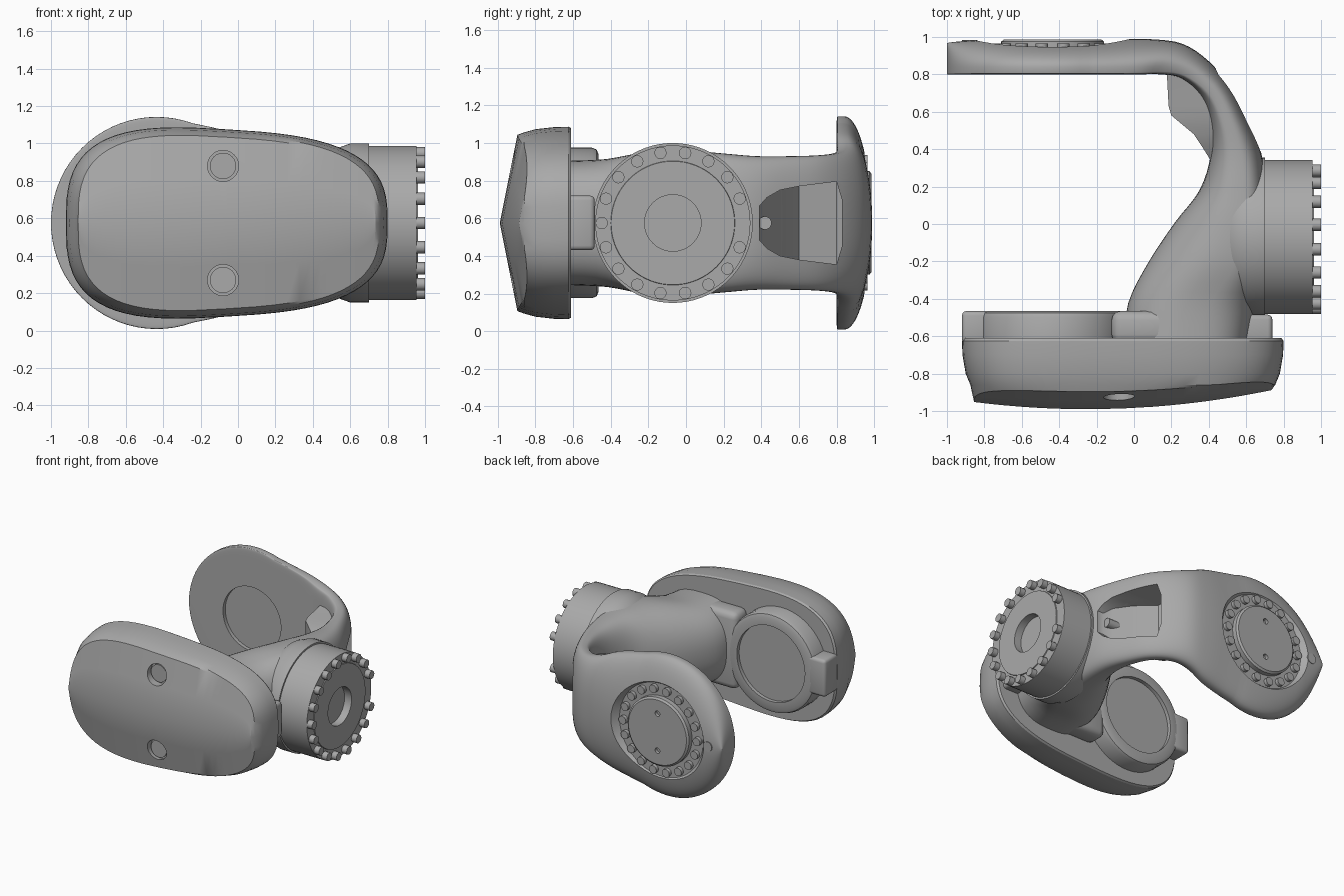
import bpy, bmesh, math
from mathutils import Vector

if "Cube" in bpy.data.objects:
    bpy.data.objects.remove(bpy.data.objects["Cube"])

ZC = 0.575             # height of the symmetry plane
PIVOT = (-0.435, ZC)   # x, z of the fork axis
FLANGE = (-0.07, ZC)   # y, z of the flange axis

grey = bpy.data.materials.new("cast_grey")
grey.use_nodes = True
grey.diffuse_color = (0.4, 0.4, 0.4, 1)
grey.node_tree.nodes["Principled BSDF"].inputs["Base Color"].default_value = (0.4, 0.4, 0.4, 1)


def finish(name, bm):
    bmesh.ops.remove_doubles(bm, verts=bm.verts, dist=1e-4)
    bmesh.ops.recalc_face_normals(bm, faces=bm.faces)
    me = bpy.data.meshes.new(name)
    bm.to_mesh(me)
    bm.free()
    me.materials.append(grey)
    ob = bpy.data.objects.new(name, me)
    bpy.context.collection.objects.link(ob)
    return ob


def activate(ob):
    bpy.ops.object.select_all(action='DESELECT')
    ob.select_set(True)
    bpy.context.view_layer.objects.active = ob


def smooth(ob, angle=35):
    activate(ob)
    bpy.ops.object.shade_smooth_by_angle(angle=math.radians(angle))
    return ob


def loft(name, rings, cap_end=True):
    bm = bmesh.new()
    vs = [[bm.verts.new(p) for p in r] for r in rings]
    n = len(vs[0])
    for a, b in zip(vs, vs[1:]):
        for i in range(n):
            j = (i + 1) % n
            bm.faces.new((a[i], a[j], b[j], b[i]))
    bm.faces.new(vs[0])
    if cap_end:
        bm.faces.new(vs[-1])
    return finish(name, bm)


def lathe(name, axis, centre, profile, seg=64):
    """Closed solid turned about X or Y; profile is (position, radius)."""
    rings = []
    for p, r in profile:
        ring = []
        for i in range(seg):
            t = 2 * math.pi * i / seg
            u, w = centre[0] + r * math.cos(t), centre[1] + r * math.sin(t)
            ring.append((p, u, w) if axis == 'X' else (u, p, w))
        rings.append(ring)
    return smooth(loft(name, rings))


def rod(name, axis, centre, r, a, b, seg=48):
    return lathe(name, axis, centre, [(a, r), (b, r)], seg)


def box(name, lo, hi, bevel=0.025):
    bm = bmesh.new()
    bmesh.ops.create_cube(bm, size=1)
    for v in bm.verts:
        v.co = [l + (c + 0.5) * (h - l) for l, h, c in zip(lo, hi, v.co)]
    bmesh.ops.bevel(bm, geom=bm.edges[:], offset=bevel, segments=3, affect='EDGES', profile=0.5)
    return smooth(finish(name, bm))


def cut(ob, cutter):
    m = ob.modifiers.new("cut", 'BOOLEAN')
    m.operation, m.solver, m.object = 'DIFFERENCE', 'EXACT', cutter
    activate(ob)
    bpy.ops.object.modifier_apply(modifier=m.name)
    bpy.data.objects.remove(cutter)


def bolt_ring(name, axis, centre, radius, a, b, angles):
    for k, d in enumerate(angles):
        t = math.radians(d)
        c = (centre[0] + radius * math.cos(t), centre[1] + radius * math.sin(t))
        rod(f"{name}_{k + 1}", axis, c, 0.033, a, b, 12)


def power(c, n):
    return math.copysign(abs(c) ** (2 / n), c)


# Front cover: egg outline, rounded rim, roof-like face with a soft centre ridge
def cover_ring(inset, y, squash=1.0):
    ring = []
    for i in range(72):
        t = 2 * math.pi * i / 72
        x = -0.06 + (0.86 - inset) * power(math.cos(t), 3)
        dz = (0.497 - 0.06 * x - 0.65 * inset) * power(math.sin(t), 3) * squash
        roof = -0.99 + 0.105 * (x + 0.25) ** 2 + 0.2 * abs(dz)
        ring.append((x, max(roof, y), ZC + dz))
    return ring


cover = loft("front_cover", [
    cover_ring(0.012, -0.61), cover_ring(0, -0.625), cover_ring(0.003, -0.7),
    cover_ring(0.02, -0.8), cover_ring(0.045, -0.86),
    cover_ring(0.065, -1), cover_ring(0.065, -1, 0.5), cover_ring(0.065, -1, 0)], False)
for dz in (-0.305, 0.305):
    cut(cover, rod("hole_cutter", 'Y', (-0.08, ZC + dz), 0.083, -1.1, -0.88))
    rod("cover_screw", 'Y', (-0.08, ZC + dz), 0.07, -0.9, -0.87)
smooth(cover, 23)

# Front fork hub with recessed bearing seat, neck and locating tabs
lathe("front_hub", 'Y', PIVOT, [(-0.63, 0.4), (-0.5, 0.4), (-0.475, 0.39), (-0.465, 0.365),
                                (-0.465, 0.305), (-0.495, 0.305)])
box("hub_neck", (-0.12, -0.64, ZC - 0.31), (0.3, -0.465, ZC + 0.31), 0.05)
box("hub_tab", (-0.92, -0.64, ZC - 0.15), (-0.76, -0.465, ZC + 0.15))
box("rear_tab", (0.45, -0.64, ZC - 0.145), (0.74, -0.485, ZC + 0.145))

# Curved arm: inner xy, outer xy, half height, widest fraction, inner and outer roundness
stations = [
    (-0.05, -0.63, 0.61, -0.63, 0.33, 0.5, 2.6, 2.8),
    (-0.03, -0.42, 0.65, -0.42, 0.34, 0.55, 2.4, 2.8),
    (0.08, -0.2, 0.69, -0.2, 0.38, 0.65, 2.2, 4),
    (0.22, 0.01, 0.7, 0.0, 0.385, 0.65, 2.2, 4),
    (0.35, 0.18, 0.7, 0.2, 0.37, 0.55, 2.4, 3.5),
    (0.41, 0.37, 0.68, 0.38, 0.355, 0.5, 2.8, 2.8),
    (0.405, 0.55, 0.6, 0.57, 0.355, 0.45, 3, 2.8),
    (0.35, 0.69, 0.515, 0.73, 0.36, 0.4, 3.5, 2.8),
    (0.25, 0.78, 0.4, 0.87, 0.375, 0.3, 6, 2.5),
    (0.14, 0.8, 0.26, 0.963, 0.41, 0.25, 10, 2.3),
    (0.03, 0.8, 0.09, 0.988, 0.465, 0.22, 16, 2.1),
    (-0.11, 0.8, -0.11, 0.988, 0.505, 0.22, 20, 2)]
# Round back plate continues the arm
for d in range(70, 181, 5):
    x = PIVOT[0] + 0.565 * math.cos(math.radians(d))
    h = max(0.567 * math.sin(math.radians(d)), 0.02)
    y = 0.985 - 0.02 * max(0, (d - 130) / 50)
    stations.append((x, 0.8, x, y, h, 0.22, 20, 2))


def spline(pts, steps=4):
    pts = [Vector(p) for p in pts]
    out = []
    for i in range(len(pts) - 1):
        a, b, c, d = pts[max(i - 1, 0)], pts[i], pts[i + 1], pts[min(i + 2, len(pts) - 1)]
        for s in range(steps):
            t = s / steps
            out.append(b + (c - a) * (t / 2) + (2 * a - 5 * b + 4 * c - d) * (t * t / 2)
                       + (3 * b - a - 3 * c + d) * (t ** 3 / 2))
    return out + [pts[-1]]


def arm_ring(s):
    ix, iy, ox, oy, h, f, n_in, n_out = s
    ring = []
    for i in range(56):
        t = 2 * math.pi * i / 56
        c = math.cos(t)
        n = n_out if c > 0 else n_in
        u = f + power(c, n) * ((1 - f) if c > 0 else f)
        ring.append((ix + u * (ox - ix), iy + u * (oy - iy), ZC + h * power(math.sin(t), n)))
    return ring


arm = loft("curved_arm", [arm_ring(s) for s in spline(stations[:13])[:-1]]
           + [arm_ring(s) for s in stations[12:]])


# Pocket on the outer bend, closed by a bulge on the inner side: y, half height, inner x, outer x
def slab_loft(name, rows):
    return loft(name, [[(a, y, ZC - h), (b, y, ZC - h), (b, y, ZC + h), (a, y, ZC + h)]
                       for y, h, a, b in rows])


def pocket():
    return slab_loft("pocket_cutter", [
        (0.39, 0.09, 0.62, 0.95), (0.43, 0.135, 0.56, 0.95), (0.5, 0.175, 0.43, 0.95),
        (0.6, 0.195, 0.27, 0.95), (0.8, 0.22, 0.22, 0.95), (0.83, 0.12, 0.24, 0.95)])


bulge = slab_loft("pocket_bulge", [
    (0.34, 0.14, 0.41, 0.5), (0.42, 0.19, 0.36, 0.5), (0.48, 0.215, 0.32, 0.5),
    (0.53, 0.23, 0.26, 0.48), (0.58, 0.243, 0.2, 0.48), (0.63, 0.25, 0.185, 0.46),
    (0.82, 0.28, 0.175, 0.36)])
for ob in (arm, bulge):
    cut(ob, pocket())
rod("pocket_screw", 'X', (0.42, ZC), 0.035, 0.5, 0.615, 20)

# Bearing seat inside the plate and bolt well on its back
cut(arm, rod("seat_cutter", 'Y', PIVOT, 0.26, 0.7, 0.83))
cut(arm, lathe("well_cutter", 'Y', PIVOT, [(0.937, 0.375), (0.955, 0.39), (1.1, 0.5)]))
smooth(arm, 40)
smooth(bulge, 40)
cap = lathe("pivot_cap", 'Y', PIVOT, [(0.9, 0.275), (0.975, 0.275), (0.987, 0.26)])
for dz in (-0.15, 0.15):
    cut(cap, rod("pin_hole_cutter", 'Y', (PIVOT[0], ZC + dz), 0.022, 0.96, 1.1, 16))
smooth(cap)
bolt_ring("pivot_bolt", 'Y', PIVOT, 0.332, 0.9, 0.965, range(0, 360, 20))
rod("plate_screw", 'Y', (-0.88, ZC), 0.04, 0.93, 0.985, 16)

# Round side flange with bolts and a central bore
lathe("side_flange", 'X', FLANGE, [
    (0.42, 0.3), (0.47, 0.35), (0.53, 0.4), (0.6, 0.425), (0.7, 0.425), (0.7, 0.412),
    (0.955, 0.412), (0.955, 0.33), (0.962, 0.328), (0.962, 0.15), (0.9, 0.15)], 72)
bolt_ring("flange_bolt", 'X', FLANGE, 0.378, 0.94, 1.0, range(20, 360, 20))
